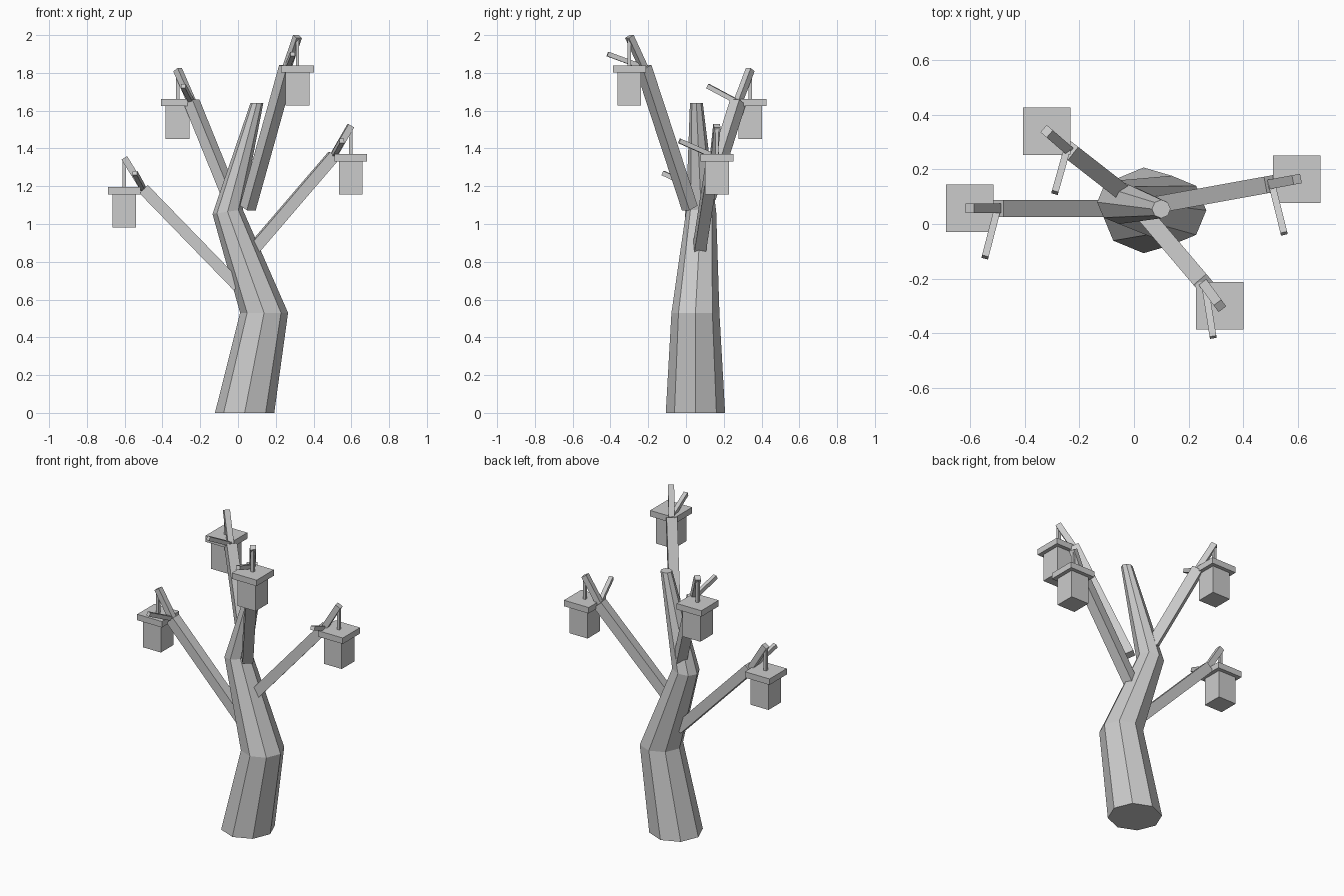
import bpy, bmesh, math
from mathutils import Vector, Matrix

cube = bpy.data.objects.get("Cube")
if cube:
    bpy.data.objects.remove(cube, do_unlink=True)

# One plain material
grey = bpy.data.materials.new("light_grey")
grey.use_nodes = True
COLOUR = (0.6, 0.6, 0.6, 1)
grey.diffuse_color = COLOUR
grey.node_tree.nodes["Principled BSDF"].inputs["Base Color"].default_value = COLOUR


def finish(name, bm):
    bmesh.ops.recalc_face_normals(bm, faces=bm.faces)
    mesh = bpy.data.meshes.new(name)
    bm.to_mesh(mesh)
    bm.free()
    mesh.materials.append(grey)
    obj = bpy.data.objects.new(name, mesh)
    bpy.context.collection.objects.link(obj)
    return obj


def box(name, centre, size):
    bm = bmesh.new()
    bmesh.ops.create_cube(bm, size=1, matrix=Matrix.Translation(centre) @ Matrix.Diagonal((*size, 1)))
    return finish(name, bm)


def beam(name, start, end, width):
    """Square bar between two points, with two sides kept upright."""
    start, end = Vector(start), Vector(end)
    along = (end - start).normalized()
    side = along.cross(Vector((0, 0, 1))).normalized()
    up = side.cross(along)
    turn = Matrix((side, along, up)).transposed().to_4x4()
    size = Matrix.Diagonal((width, (end - start).length, width, 1))
    bm = bmesh.new()
    bmesh.ops.create_cube(bm, size=1, matrix=Matrix.Translation((start + end) / 2) @ turn @ size)
    return finish(name, bm)


def trunk(rings, sides=8):
    """Bent, tapering trunk; each ring is (x, y, z, radius, slope along x)."""
    bm = bmesh.new()
    loops = []
    for x, y, z, r, slope in rings:
        loop = []
        for i in range(sides):
            a = math.tau * i / sides
            dx = r * math.cos(a)
            loop.append(bm.verts.new((x + dx, y + r * math.sin(a), z + dx * slope)))
        loops.append(loop)
    for low, high in zip(loops, loops[1:]):
        for i in range(sides):
            j = (i + 1) % sides
            bm.faces.new((low[i], low[j], high[j], high[i]))
    bm.faces.new(loops[0][::-1])
    bm.faces.new(loops[-1])
    return finish("trunk", bm)


trunk([(0.035, 0.05, 0, 0.157, 0),
       (0.138, 0.05, 0.53, 0.127, 0.0),
       (-0.055, 0.08, 1.065, 0.08, 0.15),
       (0.1, 0.055, 1.64, 0.034, 0)])

# Each branch: name, root, fork, tip, side twig end, roof top height
branches = [
    ("left_low", (0.08, 0.07, 0.865), (0.505, 0.147, 1.36), (0.597, 0.164, 1.52), (0.55, -0.035, 1.44), 1.37),
    ("right_low", (0, 0.057, 0.67), (-0.5, 0.057, 1.185), (-0.602, 0.057, 1.35), (-0.546, -0.122, 1.27), 1.195),
    ("left_high", (0.052, 0.02, 1.085), (0.26, -0.225, 1.83), (0.315, -0.3, 1.993), (0.29, -0.415, 1.9), 1.84),
    ("right_high", (-0.04, 0.115, 1.14), (-0.245, 0.275, 1.645), (-0.32, 0.34, 1.817), (-0.29, 0.115, 1.73), 1.662),
]
for name, root, fork, tip, twig, top in branches:
    beam(name + "_branch", root, fork, 0.062)
    beam(name + "_branch_tip", fork, tip, 0.035)
    beam(name + "_side_twig", fork, twig, 0.025)
    # Hanging birdhouse
    x, y, z = tip
    box(name + "_hanger", (x, y, (top + z) / 2 - 0.01), (0.018, 0.018, z - top))
    box(name + "_house_roof", (x, y, top - 0.019), (0.174, 0.174, 0.038))
    box(name + "_house_body", (x, y, top - 0.125), (0.126, 0.126, 0.176))
